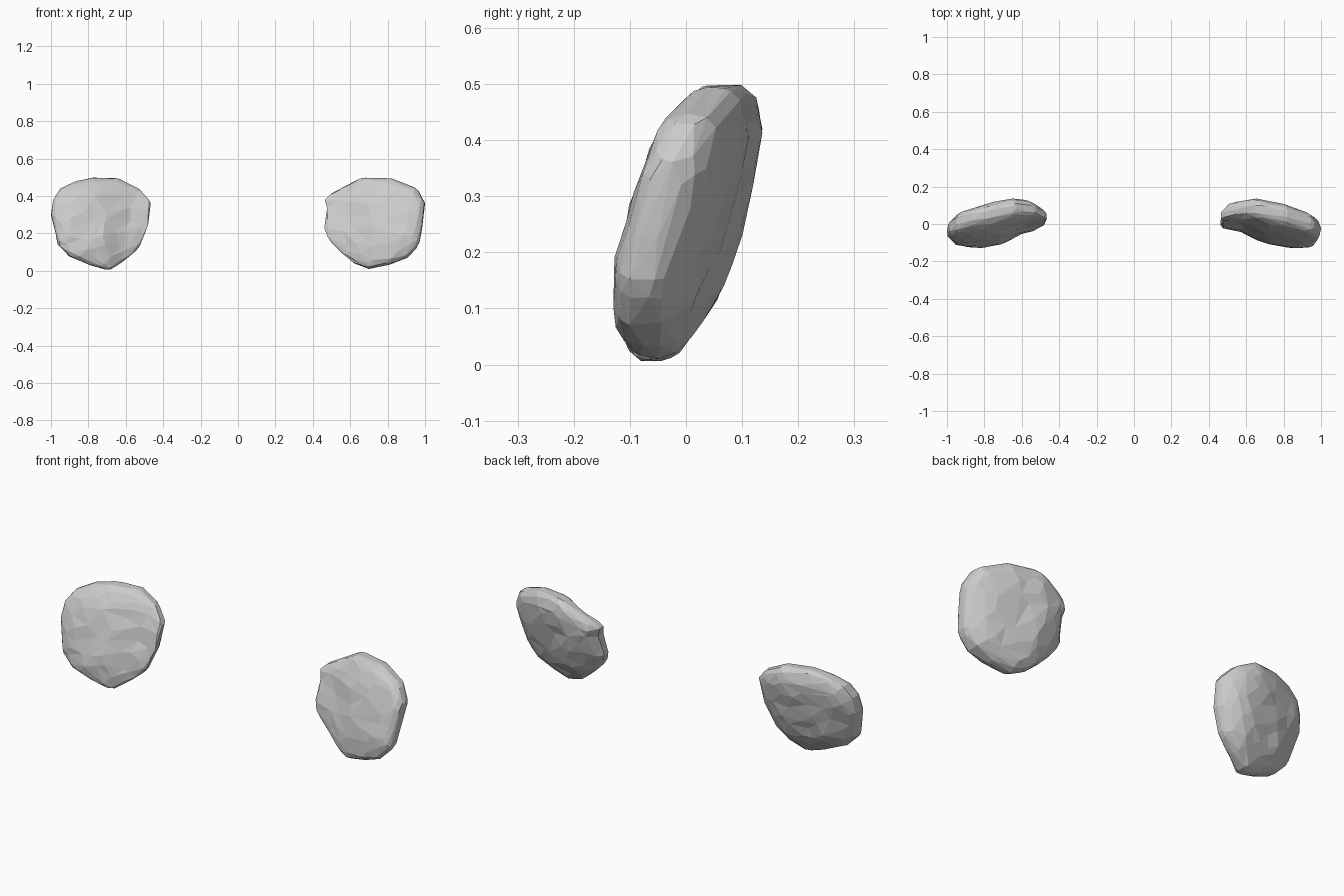
import bpy, bmesh, math
from mathutils import Vector, noise

if "Cube" in bpy.data.objects:
    bpy.data.objects.remove(bpy.data.objects["Cube"])

# Front outlines (x, z) of the two lumpy slabs
LEFT = [(-.77, .5), (-.64, .495), (-.53, .44), (-.465, .37), (-.48, .24), (-.53, .12),
        (-.6, .06), (-.69, .0), (-.79, .03), (-.9, .075), (-.965, .14), (-.975, .2),
        (-1.0, .3), (-.99, .38), (-.95, .44), (-.87, .48)]
RIGHT = [(.66, .5), (.82, .495), (.96, .44), (1.0, .36), (.985, .23), (.97, .14), (.91, .07),
         (.8, .03), (.70, .01), (.62, .04), (.56, .09), (.5, .15), (.46, .21), (.465, .27),
         (.475, .33), (.46, .39), (.52, .425), (.58, .455)]


def reach(outline, cx, cz, ang):
    """Distance from the centre to the outline in one direction."""
    pts = sorted((math.atan2(z - cz, x - cx), math.hypot(x - cx, z - cz)) for x, z in outline)
    pts = ([(pts[-1][0] - math.tau, pts[-1][1])] + pts
           + [(pts[0][0] + math.tau, pts[0][1])])
    for (a0, r0), (a1, r1) in zip(pts, pts[1:]):
        if a0 <= ang <= a1:
            t = (ang - a0) / max(a1 - a0, 1e-6)
            return r0 * r1 * math.sin(a1 - a0) / (
                r0 * math.sin(t * (a1 - a0)) + r1 * math.sin((1 - t) * (a1 - a0)))
    return pts[0][1]


def slab(name, outline, side, seed):
    cx, cz = .73 * side, .26
    bm = bmesh.new()
    bmesh.ops.create_icosphere(bm, subdivisions=4, radius=1)
    for v in bm.verts:
        a, c, b = v.co
        flat = math.hypot(a, b)
        ang = math.atan2(b, a)
        r = reach(outline, cx, cz, ang) * flat ** .8
        x, z = cx + r * math.cos(ang), cz + r * math.sin(ang)
        ax = abs(x)
        inner = min(1, max(0, (.72 - ax) / .24))
        # tilted mid-surface, its inner rim curling forward
        mid = -.2 * (ax - .73) + .27 * (z - .25) - .05 * inner ** 3
        # front is hollowed towards the inner side
        half = .085 if c > 0 else -.084 + .055 * inner
        y = mid + half * abs(c) ** .7
        n = noise.noise(Vector((x * 9, y * 9, z * 9 + seed)))
        n += .5 * noise.noise(Vector((x * 20, y * 20, z * 20 + seed)))
        v.co = (x, y + .011 * n * abs(c) ** .5, z)
    me = bpy.data.meshes.new(name)
    bm.to_mesh(me)
    bm.free()
    ob = bpy.data.objects.new(name, me)
    bpy.context.collection.objects.link(ob)
    # irregular low-poly facets
    dec = ob.modifiers.new("facets", 'DECIMATE')
    dec.ratio = .25
    return ob


slab("left_slab", LEFT, -1, 3.1)
slab("right_slab", RIGHT, 1, 8.7)
